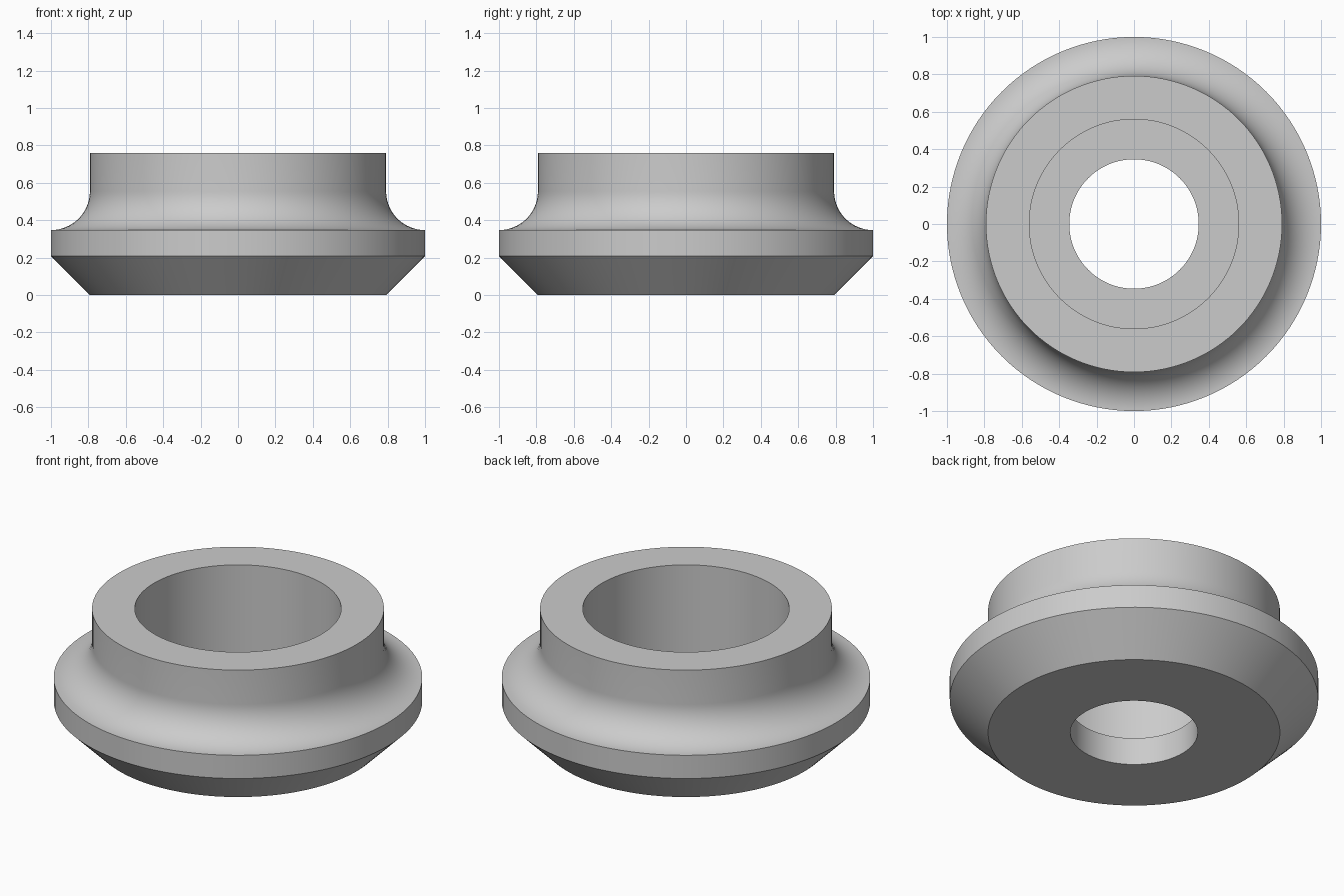
import bpy, bmesh
from math import sin, cos, pi, radians

cube = bpy.data.objects.get("Cube")
if cube:
    bpy.data.objects.remove(cube, do_unlink=True)

# Main dimensions
RIM, NECK, BORE, HOLE = 1.0, 0.792, 0.56, 0.346
RIM_LOW, RIM_HIGH, TOP, LEDGE = 0.208, 0.347, 0.76, 0.164
FILLET = RIM - NECK
SEGMENTS, FILLET_STEPS = 128, 20

# Plain grey material
grey = bpy.data.materials.new("plain_grey")
grey.use_nodes = True
colour = (0.6, 0.6, 0.6, 1)
grey.diffuse_color = colour
grey.node_tree.nodes["Principled BSDF"].inputs["Base Color"].default_value = colour

# Closed cross-section: bevelled rim, concave fillet, neck, stepped bore
profile = [(HOLE, 0), (NECK, 0), (RIM, RIM_LOW)]
for i in range(FILLET_STEPS + 1):
    a = pi / 2 * i / FILLET_STEPS
    profile.append((RIM - FILLET * sin(a), RIM_HIGH + FILLET * (1 - cos(a))))
profile += [(NECK, TOP), (BORE, TOP), (BORE, LEDGE), (HOLE, LEDGE)]

# Revolve the section around z
bm = bmesh.new()
verts = [bm.verts.new((r, 0, z)) for r, z in profile]
edges = [bm.edges.new((v, verts[i - 1])) for i, v in enumerate(verts)]
bmesh.ops.spin(bm, geom=verts + edges, cent=(0, 0, 0), axis=(0, 0, 1),
               angle=2 * pi, steps=SEGMENTS)
bmesh.ops.remove_doubles(bm, verts=bm.verts, dist=0.0001)
bmesh.ops.recalc_face_normals(bm, faces=bm.faces)

mesh = bpy.data.meshes.new("flanged_bushing")
bm.to_mesh(mesh)
bm.free()
mesh.materials.append(grey)
bushing = bpy.data.objects.new("flanged_bushing", mesh)
bpy.context.collection.objects.link(bushing)

# Smooth the curved surfaces, keep machined edges sharp
bpy.ops.object.select_all(action='DESELECT')
bushing.select_set(True)
bpy.context.view_layer.objects.active = bushing
bpy.ops.object.shade_smooth_by_angle(angle=radians(30))
